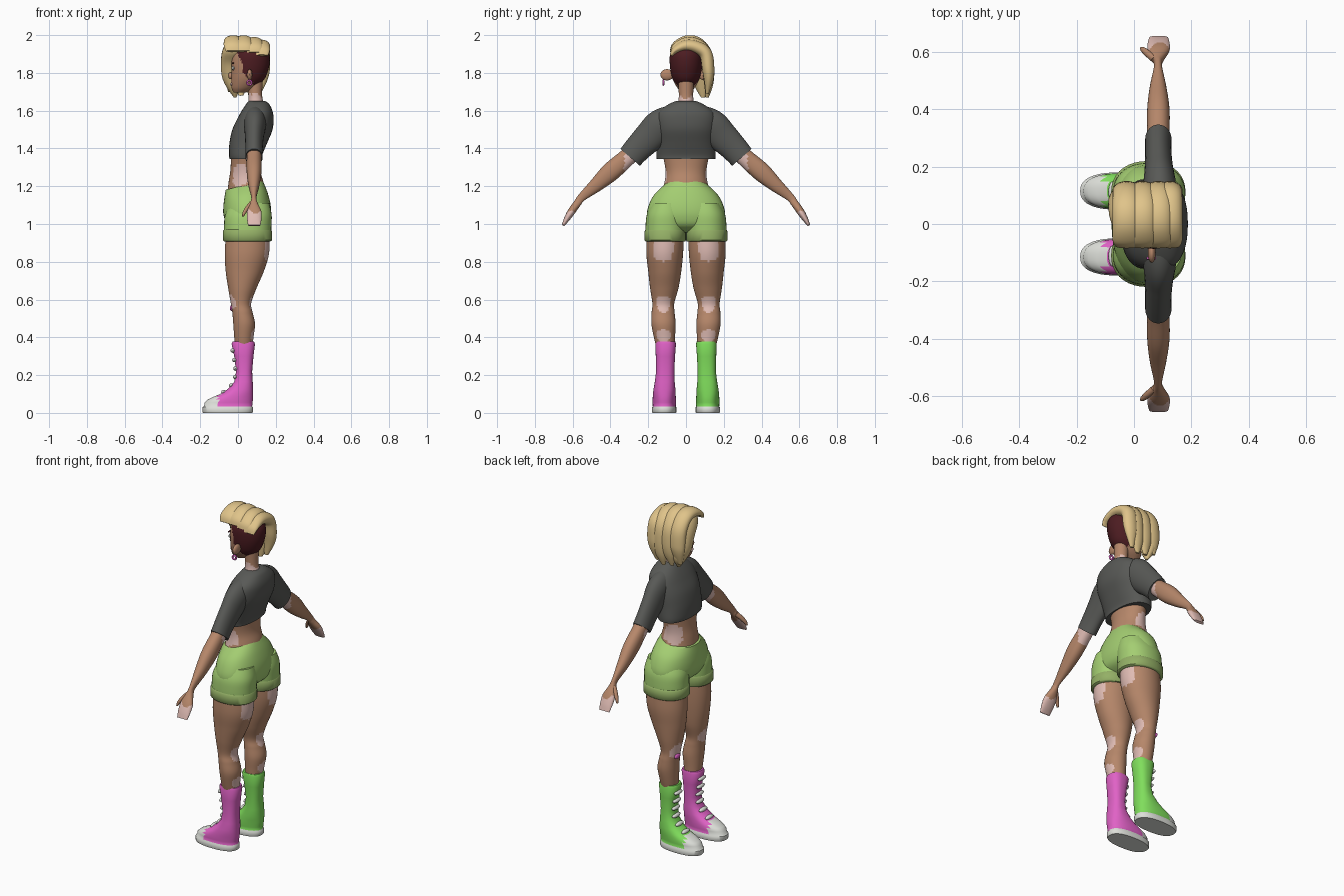
import bpy, bmesh, math
from mathutils import Vector


def mat(name, r, g, b):
    m = bpy.data.materials.new(name)
    lin = [(c / 255 / 12.92 if c < 11 else ((c / 255 + .055) / 1.055) ** 2.4) for c in (r, g, b)]
    m.diffuse_color = (*lin, 1)
    return m


SKIN, PALE = mat("skin", 182, 135, 106), mat("pale_skin", 224, 188, 180)
SHIRT, SHORTS = mat("charcoal", 88, 89, 86), mat("lime", 164, 206, 114)
CUFF, PINK = mat("olive_lime", 148, 176, 102), mat("pink", 224, 98, 198)
GREEN, WHITE = mat("green", 128, 222, 92), mat("white", 222, 224, 218)
HAIR, RED = mat("blond", 224, 196, 138), mat("dark_red", 76, 28, 33)


def finish(name, bm, mats, rule=None):
    bmesh.ops.recalc_face_normals(bm, faces=bm.faces)
    for f in bm.faces:
        f.smooth = True
        if rule:
            f.material_index = int(rule(f.calc_center_median()))
    me = bpy.data.meshes.new(name)
    bm.to_mesh(me)
    bm.free()
    for m in mats:
        me.materials.append(m)
    ob = bpy.data.objects.new(name, me)
    bpy.context.collection.objects.link(ob)
    return ob


def smooth_rows(rows, k):
    # Catmull-Rom interpolation of ring parameters
    out = []
    for i in range(len(rows) - 1):
        q = [rows[max(0, min(len(rows) - 1, i + j))] for j in (-1, 0, 1, 2)]
        for s in range(k):
            t = s / k
            out.append([.5 * (2 * b + (c - a) * t + (2 * a - 5 * b + 4 * c - d) * t * t
                              + (3 * b - a - 3 * c + d) * t ** 3) for a, b, c, d in zip(*q)])
    return out + [list(rows[-1])]


def tube(name, rows, mats, rule=None, n=28, k=5, e=2.0, flat=False, side=1):
    # rows: x, y, z, radius along x, radius across the path
    rows = smooth_rows(rows, k)
    bm = bmesh.new()
    rings = []
    for i, (x, y, z, ru, rv) in enumerate(rows):
        p, q = rows[max(0, i - 1)], rows[min(len(rows) - 1, i + 1)]
        a = 0 if flat else math.atan2(q[2] - p[2], q[1] - p[1]) - math.pi / 2
        ring = []
        for j in range(n):
            th = 2 * math.pi * j / n
            c, s = math.cos(th), math.sin(th)
            u = ru * math.copysign(abs(c) ** (2 / e), c)
            v = rv * math.copysign(abs(s) ** (2 / e), s)
            ring.append(bm.verts.new((x + u, side * (y + v * math.cos(a)), z + v * math.sin(a))))
        rings.append(ring)
    for r0, r1 in zip(rings, rings[1:]):
        for j in range(n):
            bm.faces.new((r0[j], r0[(j + 1) % n], r1[(j + 1) % n], r1[j]))
    bm.faces.new(rings[0])
    bm.faces.new(rings[-1])
    return finish(name, bm, mats, rule)


def stack(name, boxes, mats, rule=None, **kw):
    # boxes: z, x min, x max, y min, y max
    rows = [((a + b) / 2, (c + d) / 2, z, (b - a) / 2, (d - c) / 2) for z, a, b, c, d in boxes]
    return tube(name, rows, mats, rule, flat=True, **kw)


def blob(name, c, r, m):
    bm = bmesh.new()
    bmesh.ops.create_uvsphere(bm, u_segments=16, v_segments=10, radius=1)
    for v in bm.verts:
        v.co = Vector(c) + Vector([a * b for a, b in zip(v.co, r)])
    return finish(name, bm, [m])


def patches(*spots):
    # pale skin inside any (x, |y|, z, radius) spot, with a slightly wavy edge
    def rule(c):
        w = 1 + .12 * math.sin(70 * c.z + 50 * c.x)
        return any((Vector((c.x, abs(c.y), c.z)) - Vector(s[:3])).length < s[3] * w for s in spots)
    return rule


# Head with shaved side, neck
stack("head", [(1.695, -.022, .04, -.02, .02), (1.72, -.034, .09, -.045, .045),
               (1.76, -.036, .135, -.068, .068), (1.80, -.035, .155, -.08, .08),
               (1.85, -.035, .167, -.086, .086), (1.90, -.025, .165, -.084, .084),
               (1.94, 0, .14, -.065, .065), (1.965, .04, .11, -.03, .03)], [SKIN, RED],
      lambda c: c.z > 1.72 and c.x > .028 + max(0, 1.8 - c.z) * .9 - max(0, c.z - 1.84) * .5,
      n=64, k=7)
stack("neck", [(1.60, .04, .14, -.055, .055), (1.64, .053, .135, -.043, .043),
               (1.68, .055, .128, -.038, .038), (1.76, .05, .13, -.042, .042)], [SKIN, PALE],
      lambda c: c.z < 1.675 + .015 * math.sin(60 * c.y + 40 * c.x))

# Face details
blob("nose", (-.038, 0, 1.785), (.014, .014, .018), SKIN)
blob("lips", (-.034, 0, 1.74), (.008, .022, .009), PALE)
for s in (-1, 1):
    blob("ear", (.062, s * .1, 1.79), (.014, .036, .03), SKIN)
    blob("eye", (-.025, s * .035, 1.825), (.007, .018, .012), WHITE)
    blob("pupil", (-.029, s * .035, 1.825), (.005, .008, .01), RED)
    blob("eyebrow", (-.026, s * .037, 1.852), (.006, .022, .004), RED)
bpy.ops.mesh.primitive_torus_add(location=(.06, -.12, 1.748), rotation=(math.pi / 2, 0, 0),
                                 major_radius=.012, minor_radius=.005,
                                 major_segments=16, minor_segments=8)
earring = bpy.context.object
earring.name = "earring"
earring.data.materials.append(PINK)

# Hair: locks sweeping from the left parting over to the right
for x, w, drop in ((-.025, .05, .02), (.03, .048, 0), (.085, .048, -.01), (.125, .044, .01)):
    back = max(0, x - .06) * .35
    tube("hair_lock", [(x, -.078, 1.915 - back, w * .8, .008), (x, -.055, 1.945 - back, w, .02),
                       (x, .0, 1.967 - back, w, .03), (x, .06, 1.957 - back, w, .033),
                       (x, .105, 1.90, w, .034), (x, .118, 1.82, w, .032),
                       (x - .005, .12, 1.75 + drop, w * .8, .024),
                       (x - .015, .112, 1.68 + drop, w * .25, .008)], [HAIR], n=24)
stack("hair_fringe", [(1.975, -.03, .05, -.03, .07), (1.955, -.065, .08, -.055, .1),
                      (1.91, -.085, .07, -.05, .125), (1.85, -.09, .05, .0, .135),
                      (1.78, -.085, .03, .03, .138), (1.72, -.058, .01, .05, .13),
                      (1.67, -.022, -.008, .08, .1)], [HAIR])

# Torso and cropped shirt
stack("waist", [(1.14, -.06, .15, -.14, .14), (1.22, -.05, .135, -.114, .114),
                (1.29, -.04, .118, -.109, .109), (1.40, -.035, .12, -.13, .13)], [SKIN, PALE],
      patches((.015, .105, 1.26, .06)), n=48, k=8)
stack("shirt", [(1.345, -.045, .125, -.155, .155), (1.37, -.048, .13, -.157, .157),
                (1.43, -.045, .155, -.157, .157), (1.50, -.03, .183, -.162, .162),
                (1.56, -.002, .188, -.16, .16), (1.60, .02, .182, -.14, .14),
                (1.635, .043, .165, -.09, .09), (1.65, .055, .145, -.056, .056)],
      [SHIRT], n=40, e=2.3)

# Sleeves, arms and hands
for s in (-1, 1):
    tube("sleeve", [(.092, .05, 1.565, .06, .07), (.09, .13, 1.525, .058, .085),
                    (.087, .19, 1.465, .05, .082), (.085, .25, 1.405, .046, .073),
                    (.085, .296, 1.353, .046, .068)], [SHIRT], side=s)
    tube("arm", [(.085, .26, 1.40, .038, .045), (.085, .32, 1.345, .039, .047),
                 (.085, .40, 1.275, .039, .05), (.084, .476, 1.206, .029, .037),
                 (.084, .55, 1.143, .014, .022), (.084, .575, 1.11, .02, .02),
                 (.086, .607, 1.065, .038, .02), (.086, .632, 1.025, .038, .015),
                 (.086, .651, .992, .033, .007)], [SKIN, PALE],
         lambda c: c.z < 1.075 + .02 * math.sin(50 * c.x) or patches((.085, .285, 1.325, .06))(c),
         n=36, k=7, e=2.2, side=s)
    tube("thumb", [(.075, .572, 1.115, .014, .014), (.05, .593, 1.085, .013, .013),
                   (.034, .607, 1.06, .01, .011), (.026, .613, 1.04, .005, .006)], [SKIN], n=14, side=s)

# Shorts: hips slanted at the waistband, then two legs with cuffs
shorts = stack("shorts", [(.955, .0, .1, -.13, .13), (.99, -.05, .155, -.195, .195),
                          (1.04, -.075, .174, -.207, .207), (1.09, -.078, .173, -.2, .2),
                          (1.15, -.073, .155, -.17, .17), (1.205, -.065, .13, -.112, .112)],
               [SHORTS], n=40, e=2.2)
for v in shorts.data.vertices:
    v.co.z += .25 * (v.co.x - .03) * max(0, min(1, (v.co.z - 1.05) / .15))
for s in (-1, 1):
    stack("shorts_leg", [(.93, -.074, .174, .006, .214), (.99, -.074, .177, .003, .214),
                         (1.05, -.068, .178, .006, .207), (1.11, -.04, .165, .02, .18)],
          [SHORTS], n=36, e=2.2, side=s)
    stack("shorts_cuff", [(.908, -.074, .172, .004, .214), (.914, -.08, .18, .001, .22),
                          (.962, -.08, .18, .001, .22), (.97, -.074, .174, .004, .214)],
          [CUFF], n=36, k=1, e=2.2, side=s)

# Legs with pale patches
for s in (-1, 1):
    stack("leg", [(.98, -.06, .165, .01, .205), (.85, -.07, .165, .015, .21),
                  (.75, -.065, .137, .025, .2), (.66, -.052, .098, .04, .19),
                  (.58, -.038, .07, .062, .178), (.53, -.03, .078, .06, .182),
                  (.47, -.025, .09, .055, .183), (.40, -.02, .082, .058, .17),
                  (.34, -.015, .075, .06, .155)], [SKIN, PALE],
          patches((.16, .12, .87, .06), (-.04, .13, .59, .05), (.08, .12, .575, .045),
                  (.09, .12, .405, .04)), n=48, k=8, side=s)
    # Lace-up boots with white sole and toe cap
    stack("boot", [(0, -.184, .075, .052, .178), (.005, -.188, .079, .05, .18),
                   (.03, -.188, .079, .05, .18), (.035, -.18, .075, .054, .176),
                   (.055, -.176, .077, .053, .177), (.07, -.16, .079, .053, .177),
                   (.085, -.13, .08, .054, .176), (.1, -.095, .08, .055, .175),
                   (.125, -.055, .08, .056, .172), (.165, -.02, .078, .06, .165),
                   (.22, -.01, .075, .062, .158), (.3, -.02, .082, .058, .16),
                   (.365, -.034, .09, .053, .162), (.377, -.028, .085, .057, .158)],
          [PINK if s < 0 else GREEN, WHITE], lambda c: c.z < .034 or c.x < -.103,
          n=48, k=1, e=2.4, side=s)
    for z, x in ((.11, -.076), (.145, -.035), (.19, -.014), (.235, -.012),
                 (.28, -.018), (.33, -.027)):
        blob("boot_lace", (x, s * .112, z), (.013, .036, .012), WHITE)

# Plaster on the right knee
blob("knee_plaster", (-.034, .13, .555), (.009, .026, .015), PINK)

for ob in bpy.data.objects:
    ob.select_set(True)
bpy.context.view_layer.objects.active = earring
bpy.ops.object.shade_smooth_by_angle(angle=math.radians(50))
